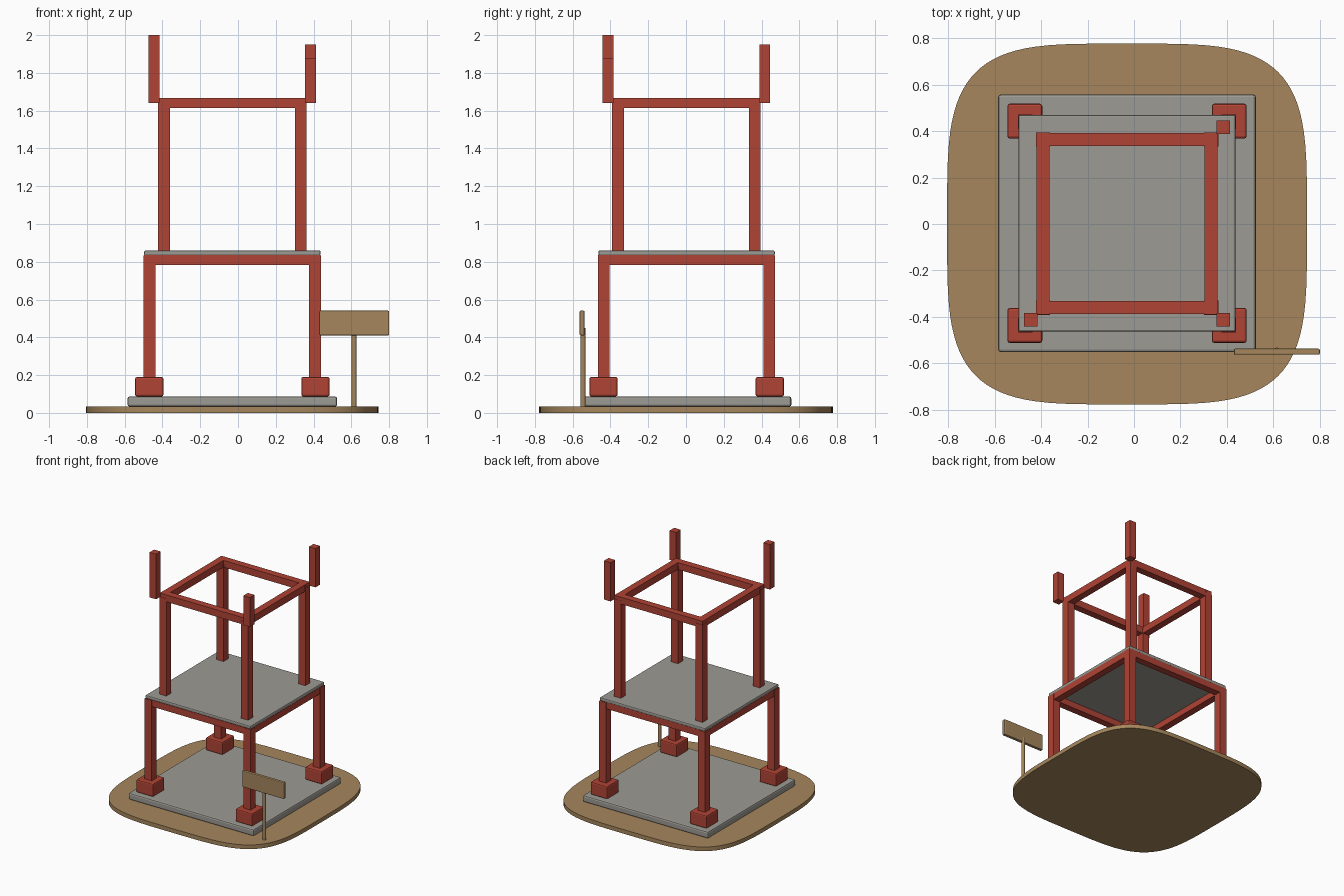
import bpy, bmesh, math

if "Cube" in bpy.data.objects:
    bpy.data.objects.remove(bpy.data.objects["Cube"])

CX = -0.03  # the frame sits slightly left of the sign


def mat(name, rgb):
    m = bpy.data.materials.new(name)
    m.diffuse_color = (*rgb, 1)
    m.use_nodes = True
    m.node_tree.nodes["Principled BSDF"].inputs["Base Color"].default_value = m.diffuse_color
    return m


RED = mat("red_steel", (0.44, 0.056, 0.035))
GREY = mat("concrete", (0.335, 0.325, 0.295))
TAN = mat("sandy_wood", (0.38, 0.24, 0.108))


def finish(name, bm, m):
    me = bpy.data.meshes.new(name)
    bm.to_mesh(me)
    bm.free()
    me.materials.append(m)
    ob = bpy.data.objects.new(name, me)
    bpy.context.collection.objects.link(ob)
    return ob


def box(name, x, y, z, m, bevel=0, segs=2):
    """Box from (min, max) ranges, with optional rounded edges."""
    bm = bmesh.new()
    bmesh.ops.create_cube(bm, size=1)
    for v in bm.verts:
        for i, r in enumerate((x, y, z)):
            v.co[i] = r[0] if v.co[i] < 0 else r[1]
    if bevel:
        bmesh.ops.bevel(bm, geom=bm.edges[:], offset=bevel, segments=segs,
                        profile=0.5, affect='EDGES')
    return finish(name, bm, m)


def around(c, h):
    return (c - h, c + h)


# ground pad: squircle disc
bm = bmesh.new()
N = 96
ring = []
for i in range(N):
    a = 2 * math.pi * i / N
    c, s = math.cos(a), math.sin(a)
    ring.append(bm.verts.new((CX + 0.775 * math.copysign(abs(c) ** 0.5, c),
                              0.777 * math.copysign(abs(s) ** 0.5, s), 0)))
face = bm.faces.new(ring)
top = bmesh.ops.extrude_face_region(bm, geom=[face])
for v in top["geom"]:
    if isinstance(v, bmesh.types.BMVert):
        v.co.z = 0.033
bmesh.ops.recalc_face_normals(bm, faces=bm.faces[:])
for f in bm.faces:
    f.smooth = len(f.verts) == 4
for e in bm.edges:
    e.smooth = all(len(f.verts) == 4 for f in e.link_faces)
finish("ground_pad", bm, TAN)

# floor slabs
box("foundation_slab", around(CX, 0.555), around(0.003, 0.555), (0.033, 0.087), GREY, 0.012)
box("upper_floor_slab", around(CX, 0.467), around(0.003, 0.467), (0.833, 0.86), GREY, 0.008)


# four columns joined by a ring of beams
def storey(name, c, w, z0, z1, beam_z):
    for sx in (-1, 1):
        for sy in (-1, 1):
            box(name + "_column", around(CX + sx * c, w), around(0.002 + sy * c, w), (z0, z1), RED)
    for s in (-1, 1):
        box(name + "_beam", around(CX, c + w - 0.002), around(0.002 + s * c, 0.028), beam_z, RED)
        box(name + "_side_beam", around(CX + s * c, 0.028), around(0.002, c + w - 0.002), beam_z, RED)


storey("lower", 0.438, 0.031, 0.18, 0.832, (0.783, 0.835))
storey("upper", 0.362, 0.031, 0.858, 1.64, (1.613, 1.668))

# column footings
for sx in (-1, 1):
    for sy in (-1, 1):
        box("footing", around(CX + sx * 0.44, 0.075), around(0.003 + sy * 0.44, 0.075),
            (0.087, 0.19), RED, 0.01)

# unfinished column stubs of different heights, one corner missing
for sx, sy, h in ((-1, -1, 2.0), (1, -1, 1.875), (1, 1, 1.95)):
    box("column_stub", around(CX + sx * 0.415, 0.029), around(0.002 + sy * 0.415, 0.029),
        (1.64, h), RED)

# sign post and board
bm = bmesh.new()
bmesh.ops.create_cone(bm, cap_ends=True, segments=12, radius1=0.013, radius2=0.013, depth=0.42)
bmesh.ops.translate(bm, verts=bm.verts[:], vec=(0.615, -0.545, 0.24))
for f in bm.faces:
    f.smooth = len(f.verts) == 4
for e in bm.edges:
    e.smooth = all(len(f.verts) == 4 for f in e.link_faces)
finish("sign_post", bm, TAN)
box("sign_board", (0.43, 0.80), (-0.563, -0.537), (0.41, 0.541), TAN, 0.006)
